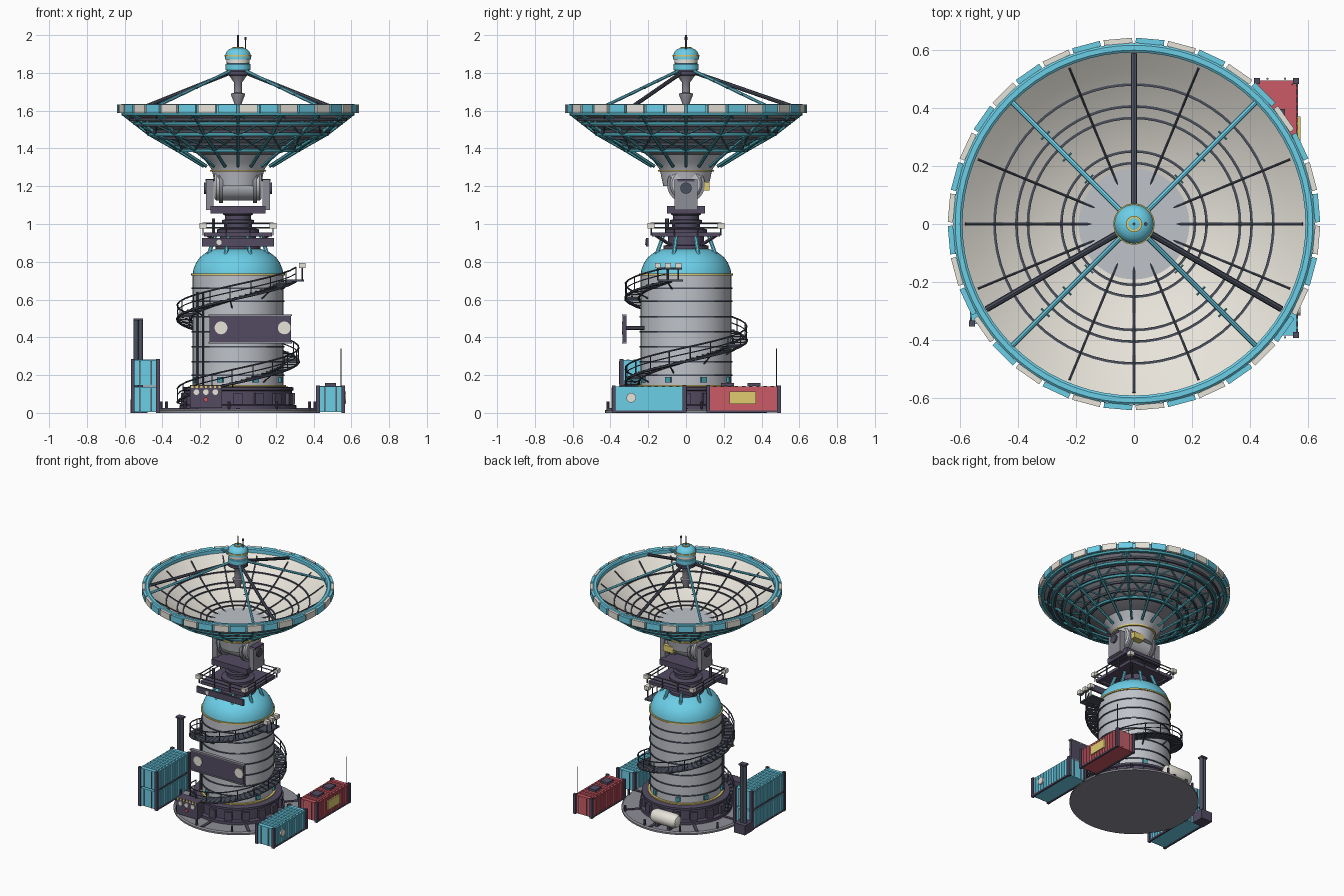
import bpy, bmesh
from math import sin, cos, pi, radians
from mathutils import Vector, Matrix

if "Cube" in bpy.data.objects:
    bpy.data.objects.remove(bpy.data.objects["Cube"])

COL = dict(cyan=(.15, .62, .80), teal=(.06, .33, .40), purple=(.085, .07, .12), steel=(.07, .08, .11),
           cream=(.80, .77, .70), grey=(.52, .54, .58), mid=(.27, .27, .31), red=(.60, .10, .13), yellow=(.75, .60, .16))
MAT = {}
for k, c in COL.items():
    MAT[k] = bpy.data.materials.new(k)
    MAT[k].diffuse_color = (*c, 1)
PARTS = {}


def bm_of(name, mat):
    return PARTS.setdefault(name, (bmesh.new(), mat))[0]


def box(name, mat, c, s, rz=0):
    m = Matrix.Translation(c) @ Matrix.Rotation(rz, 4, 'Z') @ Matrix.Diagonal((*s, 1))
    bmesh.ops.create_cube(bm_of(name, mat), size=1, matrix=m)


def rod(name, mat, a, b, r, r2=None, n=6):
    a, b = Vector(a), Vector(b)
    m = Matrix.Translation((a + b) / 2) @ (b - a).to_track_quat('Z', 'Y').to_matrix().to_4x4()
    bmesh.ops.create_cone(bm_of(name, mat), cap_ends=True, segments=n, radius1=r, radius2=r if r2 is None else r2,
                          depth=(b - a).length, matrix=m)


def path(name, mat, pts, r):
    for a, b in zip(pts, pts[1:]):
        rod(name, mat, a, b, r)


def lathe(name, mat, prof, n=48, closed=False, m=Matrix()):
    # revolve an (r, z) profile; open profiles get flat end caps
    bm = bm_of(name, mat)
    rows = [[bm.verts.new(m @ Vector((r * cos(2 * pi * i / n), r * sin(2 * pi * i / n), z))) for i in range(n)]
            for r, z in prof]
    pairs = list(zip(rows, rows[1:])) + ([(rows[-1], rows[0])] if closed else [])
    for p, q in pairs:
        for i in range(n):
            bm.faces.new((p[i], p[(i + 1) % n], q[(i + 1) % n], q[i]))
    if not closed:
        bm.faces.new(rows[0])
        bm.faces.new(rows[-1])


def ring(name, mat, r, z, t, h=None, n=48):
    h = h or t
    lathe(name, mat, [(r - t, z - h), (r + t, z - h), (r + t, z + h), (r - t, z + h)], n, True)


def pol(r, a, z):
    return Vector((r * cos(a), r * sin(a), z))


# ground pad with bollards
lathe('ground_pad', 'mid', [(.43, 0), (.43, .012), (.42, .02)])
for i in range(10):
    a = 2 * pi * i / 10 + .2
    rod('bollards', 'purple', pol(.415, a, .01), pol(.415, a, .06), .008, n=8)
for i in range(8):
    box('pad_strips', 'purple', pol(.36, i * pi / 4, .021), (.12, .02, .008), i * pi / 4)

# base plinth and tank
lathe('plinth', 'purple', [(.31, .02), (.31, .04), (.285, .045), (.285, .115), (.295, .12), (.295, .135), (.25, .14)])
for i in range(16):
    a = 2 * pi * i / 16
    box('plinth_blocks', 'purple', pol(.29, a, .075), (.025, .05, .06), a)
ring('yellow_bands', 'yellow', .247, .143, .008, .005)
ring('yellow_bands', 'yellow', .24, .732, .008, .005)
lathe('tank', 'grey', [(.24, .13), (.24, .73)])
for z in (.2, .27, .35, .43, .51, .59, .66):
    ring('tank_hoops', 'steel', .241, z, .005, .004)
lathe('tank_dome', 'cyan', [(.24, .73), (.236, .76), (.222, .795), (.2, .825), (.165, .852), (.12, .868), (.06, .875)])
for i in range(8):
    a = 2 * pi * (i + .5) / 8
    box('vent_boxes', 'teal', pol(.245, a, .175), (.015, .03, .03), a)
for x in (-.215, -.185):
    y = -(.25 ** 2 - x * x) ** .5
    rod('riser_pipes', 'steel', (x, y, .14), (x, y, .64), .007)

# spiral stairs with railing
N = 78
T0, T1 = radians(185), radians(702)
ang = lambda i: T0 + (T1 - T0) * i / N
hz = lambda i: .06 + .64 * i / N
for i in range(N + 1):
    box('stair_treads', 'steel', pol(.284, ang(i), hz(i)), (.075, .034, .006), ang(i))
    if i % 3 == 0:
        path('stair_posts', 'steel', [pol(.322, ang(i), hz(i)), pol(.322, ang(i), hz(i) + .07)], .003)
    if i % 6 == 0:
        path('stair_brackets', 'steel', [pol(.32, ang(i), hz(i) - .005), pol(.238, ang(i), hz(i) - .045)], .004)
for r, dz, t in ((.322, .07, .0045), (.322, .037, .003), (.322, -.004, .007), (.25, -.004, .006)):
    path('stair_rails', 'steel', [pol(r, ang(i), hz(i) + dz) for i in range(0, N + 1, 2)], t)
box('stair_landing', 'steel', (.30, -.08, .70), (.10, .13, .01))
for y in (-.15, -.095, -.04):
    rod('landing_posts', 'steel', (.34, y, .70), (.34, y, .77), .004)
    box('landing_lamps', 'cream', (.34, y, .78), (.035, .03, .028))
rod('landing_posts', 'steel', (.34, -.15, .765), (.34, -.02, .765), .005)

# front display panel, plain
box('front_panel', 'purple', (.065, -.325, .445), (.43, .02, .15))
for z in (.372, .518):
    box('front_panel_trim', 'mid', (.065, -.327, z), (.44, .026, .008))
for x in (-.09, .245):
    rod('panel_discs', 'cream', (x, -.33, .45), (x, -.34, .45), .034, n=24)
    rod('panel_mounts', 'steel', (x * .6, -.32, .45), (x * .6, -.22, .45), .01)

# control console with hazard strip and dials
box('console', 'purple', (-.17, -.315, .085), (.17, .07, .12))
for i in range(7):
    box('console_hazard', 'yellow', (-.242 + .024 * i, -.351, .139), (.012, .006, .014))
for x in (-.22, -.17, -.12):
    rod('console_dials', 'cream', (x, -.345, .11), (x, -.357, .11), .015, n=16)
rod('console_button', 'red', (-.17, -.345, .07), (-.17, -.36, .07), .012, n=12)


# containers
def container(name, x, y, z, mat, h=.145):
    w, l = .15, .39
    box(name, mat, (x, y, z + h / 2), (w - .012, l - .012, h - .012))
    for sx in (-1, 1):
        for sy in (-1, 1):
            box(name + '_frame', 'purple', (x + sx * (w / 2 - .008), y + sy * (l / 2 - .008), z + h / 2), (.02, .02, h))
        box(name + '_frame', 'purple', (x + sx * (w / 2 - .006), y, z + .007), (.012, l, .012))
        for k in range(13):
            box(name + '_ribs', mat, (x + sx * (w / 2 - .005), y + (k - 6) * .027, z + h / 2), (.008, .013, h - .025))
    for k in range(9):
        box(name + '_ribs', mat, (x, y + (k - 4) * .038, z + h - .005), (w - .03, .018, .007))
    for sy in (-1, 1):
        for dx in (-.03, .03):
            rod(name + '_locks', 'mid', (x + dx, y + sy * l / 2, z + .01), (x + dx, y + sy * l / 2, z + h - .01), .004)


container('cyan_container', .49, -.195, 0, 'cyan')
container('red_container', .49, .305, 0, 'red')
container('lower_container', -.49, -.155, 0, 'cyan', .14)
container('upper_container', -.49, -.155, .14, 'cyan', .145)
rod('container_disc', 'cream', (.56, -.29, .08), (.572, -.29, .08), .025, n=20)
box('container_plate', 'yellow', (.566, .30, .08), (.012, .14, .065))
for y in (.22, .36):
    box('roof_hatches', 'purple', (.49, y, .15), (.06, .07, .016))
rod('whip_antenna', 'steel', (.545, .48, .14), (.545, .48, .34), .003)

# exhaust stack
box('exhaust_base', 'purple', (-.525, .085, .035), (.09, .09, .07))
for x in (-.54, -.515):
    rod('exhaust_pipes', 'steel', (x, .085, .07), (x, .085, .49), .013, n=12)
box('exhaust_cap', 'purple', (-.5275, .085, .495), (.05, .04, .012))

# horizontal gas tank at the back
lathe('gas_tank', 'cream', [(.015, -.11), (.038, -.1), (.05, -.075), (.05, .075), (.038, .1), (.015, .11)], 24,
      m=Matrix.Translation((-.08, .35, .08)) @ Matrix.Rotation(pi / 2, 4, 'Y'))
for x in (-.13, -.03):
    box('gas_tank_feet', 'purple', (x, .35, .035), (.02, .08, .04))

# neck, dome legs and service platform
lathe('neck', 'purple', [(.12, .865), (.12, .885), (.095, .89), (.095, .94)], 32)
for i in range(8):
    a = 2 * pi * (i + .5) / 8
    rod('dome_legs', 'cyan', pol(.17, a, .835), pol(.13, a, .94), .011, n=8)
box('platform', 'purple', (0, 0, .945), (.36, .36, .022))
ring('platform_collar', 'yellow', .1, .962, .006)
P = .185
cs = [(-P, -P), (P, -P), (P, P), (-P, P)]
for (x, y), (u, v) in zip(cs, cs[1:] + cs[:1]):
    for z in (.985, 1.01):
        rod('platform_rails', 'steel', (x, y, z - .005), (u, v, z - .005), .004)
    for t in (0, .33, .67):
        p = Vector((x, y, .94)).lerp((u, v, .94), t)
        rod('platform_rails', 'steel', p, p + Vector((0, 0, .065)), .004)
    box('platform_lamps', 'cream', (x, y, .99), (.035, .035, .028))
    rod('platform_braces', 'purple', (x * .85, y * .85, .937), (x * .45, y * .45, .89), .009)
box('platform_sign', 'purple', (0, -.205, .903), (.38, .014, .045))
rod('sign_disc', 'cream', (-.1, -.21, .903), (-.1, -.217, .903), .014, n=16)
rod('platform_mast', 'steel', (-.13, -.1, .95), (-.13, -.1, 1.03), .01)

# azimuth bearing and yoke
lathe('azimuth_column', 'purple', [(.11, .955), (.11, .972), (.075, .98), (.075, 1.0), (.085, 1.005), (.085, 1.02),
                                   (.07, 1.025), (.07, 1.045), (.08, 1.05), (.08, 1.06)], 32)
box('yoke_base', 'purple', (0, 0, 1.075), (.29, .2, .04))
for s in (-1, 1):
    box('yoke_arms', 'mid', (s * .15, 0, 1.155), (.04, .12, .16))
    box('yoke_caps', 'purple', (s * .15, 0, 1.232), (.046, .09, .014))
    rod('yoke_pins', 'steel', (s * .13, 0, 1.19), (s * .18, 0, 1.19), .03, n=16)
RX = Matrix.Translation((0, 0, 1.21)) @ Matrix.Rotation(pi / 2, 4, 'Y')
lathe('elevation_drum', 'grey', [(.075, -.125), (.085, -.115), (.085, .115), (.075, .125)], 32, m=RX)
for x in (-.09, .09):
    lathe('elevation_gears', 'mid', [(.08, x - .01), (.1, x - .01), (.1, x + .01), (.08, x + .01)], 32, True, RX)
box('drive_motor', 'yellow', (.06, .1, 1.20), (.08, .05, .045))

# dish hub and bowl
lathe('dish_hub', 'grey', [(.12, 1.2), (.135, 1.27), (.14, 1.29), (.17, 1.33), (.215, 1.385)], 40)
ring('hub_band', 'yellow', .14, 1.282, .008, .005)
dz = lambda r: 1.36 + .25 * (r / .61) ** 2
R = [.01, .1, .2, .3, .38, .46, .53, .6]
lathe('dish_surface', 'cream', [(r, dz(r)) for r in R] + [(r, dz(r) - .006) for r in reversed(R)], 64, True)
lathe('dish_back', 'mid', [(r, dz(r) - .007) for r in R] + [(r, dz(r) - .02) for r in reversed(R)], 64, True)
for r in (.08, .14, .21, .25, .365, .405, .48):
    ring('dish_rings', 'steel', r, dz(r) + .003, .0045, .004, 64)
for i in range(16):
    a = 2 * pi * i / 16
    path('dish_ribs', 'steel', [pol(r, a, dz(r) + .003) for r in (.06, .2, .32, .43, .52, .58)], .005)
for r in (.3, .36, .42, .48, .53, .57):
    ring('back_rings', 'steel', r, dz(r) - .025, .007, .007, 64)

# rim and alternating tiles
lathe('dish_rim', 'cyan', [(.59, 1.605), (.622, 1.59), (.622, 1.63), (.615, 1.636), (.598, 1.636), (.59, 1.63)], 72, True)
ring('rim_under', 'teal', .607, 1.582, .01, .008, 72)
for i in range(36):
    a = 2 * pi * (i + .5) / 36
    box('rim_tiles_' + 'ab'[i % 2], ('cyan', 'cream')[i % 2], pol(.63, a, 1.61), (.018, .098, .045), a)

# teal back truss
TR = [(.18, 1.305), (.32, 1.39), (.47, 1.475), (.605, 1.58)]
for i in range(16):
    a, b = 2 * pi * i / 16, 2 * pi * (i + 1) / 16
    path('back_truss', 'teal', [pol(r, a, z) for r, z in TR], .009)
    for (r, z), (q, w) in zip(TR[1:], TR[2:]):
        rod('truss_diagonals', 'teal', pol(r, a, z), pol(q, b, w), .005)
        rod('truss_diagonals', 'teal', pol(r, b, z), pol(q, a, w), .005)
    for r, z in TR[1:3]:
        rod('truss_struts', 'teal', pol(r, a, z), pol(r + .04, a, dz(r + .04) - .015), .006)
for r, z in TR[1:3]:
    ring('truss_rings', 'teal', r, z, .008, .008)
ring('truss_rings', 'teal', .545, 1.532, .008, .008)

# feed supports
for i in range(4):
    a = pi / 4 + i * pi / 2
    p, q = pol(.59, a, 1.63), pol(.06, a, 1.81)
    rod('feed_struts', 'cyan', p, q, .009, n=8)
    for t in (.3, .5, .7):
        c, d = p.lerp(q, t), pol(.02, a + pi / 2, 0)
        rod('strut_pegs', 'teal', c - d, c + d, .004)
for i in range(3):
    a = pi / 2 + i * 2 * pi / 3
    rod('feed_tripod', 'steel', pol(.585, a, 1.615), pol(.05, a, 1.80), .011, n=8)

# feed head and horn
lathe('feed_horn', 'mid', [(.018, 1.625), (.02, 1.64), (.036, 1.68), (.036, 1.69), (.022, 1.695), (.022, 1.75), (.05, 1.79)], 24)
lathe('feed_collar', 'purple', [(.05, 1.785), (.068, 1.79), (.068, 1.808), (.058, 1.815), (.058, 1.88)], 32)
lathe('feed_body', 'cyan', [(.066, 1.815), (.066, 1.845), (.062, 1.85)], 32)
lathe('feed_window_band', 'cream', [(.062, 1.852), (.062, 1.87)], 32)
lathe('feed_dome', 'cyan', [(.068, 1.872), (.068, 1.89), (.063, 1.908), (.05, 1.923), (.03, 1.932), (.01, 1.935)], 32)
ring('feed_trim', 'yellow', .067, 1.89, .004)
ring('feed_trim', 'yellow', .024, 1.934, .004)
rod('top_antenna', 'steel', (0, 0, 1.93), (0, 0, 2.0), .005)
rod('side_antenna', 'steel', (.04, 0, 1.92), (.04, 0, 1.985), .004)
rod('side_antenna', 'steel', (.04, 0, 1.975), (.04, 0, 1.99), .007)

# turn the collected parts into objects
for name, (bm, mat) in PARTS.items():
    bmesh.ops.recalc_face_normals(bm, faces=bm.faces)
    me = bpy.data.meshes.new(name)
    bm.to_mesh(me)
    bm.free()
    me.materials.append(MAT[mat])
    ob = bpy.data.objects.new(name, me)
    bpy.context.collection.objects.link(ob)
    ob.select_set(True)
    bpy.context.view_layer.objects.active = ob
bpy.ops.object.shade_smooth_by_angle(angle=radians(35))

for m in bpy.data.materials:
    if m.users and not m.is_grease_pencil:
        m.use_nodes = True
        m.node_tree.nodes["Principled BSDF"].inputs["Base Color"].default_value = m.diffuse_color
